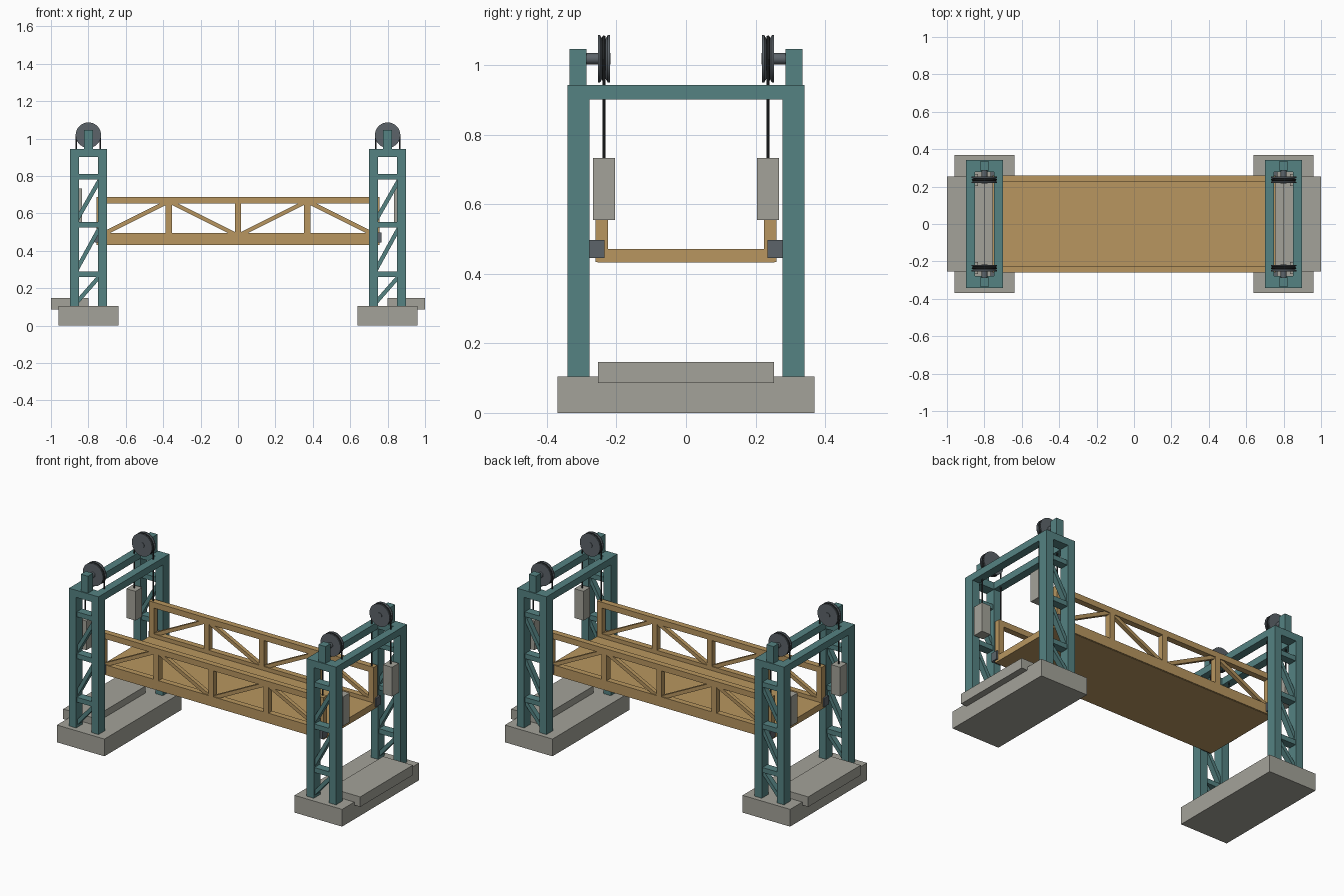
import bpy, bmesh
from math import pi, cos, sin
from mathutils import Vector, Matrix

cube = bpy.data.objects.get("Cube")
if cube:
    bpy.data.objects.remove(cube, do_unlink=True)


def material(name, rgb):
    m = bpy.data.materials.new(name)
    m.use_nodes = True
    m.diffuse_color = (*rgb, 1)
    bsdf = next(n for n in m.node_tree.nodes if n.type == 'BSDF_PRINCIPLED')
    bsdf.inputs["Base Color"].default_value = (*rgb, 1)
    return m


TEAL = material("teal paint", (0.09, 0.225, 0.225))
TAN = material("tan paint", (0.48, 0.305, 0.115))
CONCRETE = material("concrete", (0.37, 0.365, 0.32))
STEEL = material("dark steel", (0.107, 0.127, 0.144))
ROPE = material("black rope", (0.026, 0.03, 0.032))


def finish(name, bm, mat, smooth=False):
    bmesh.ops.recalc_face_normals(bm, faces=bm.faces)
    me = bpy.data.meshes.new(name)
    bm.to_mesh(me)
    bm.free()
    me.materials.append(mat)
    ob = bpy.data.objects.new(name, me)
    bpy.context.collection.objects.link(ob)
    if smooth:
        bpy.ops.object.select_all(action='DESELECT')
        ob.select_set(True)
        bpy.context.view_layer.objects.active = ob
        bpy.ops.object.shade_smooth_by_angle(angle=0.6)
    return ob


def add_box(bm, x, y, z):
    """Box from three (low, high) ranges."""
    lo, hi = Vector((min(x), min(y), min(z))), Vector((max(x), max(y), max(z)))
    mat = Matrix.Translation((lo + hi) / 2) @ Matrix.Diagonal((*(hi - lo), 1))
    bmesh.ops.create_cube(bm, size=1, matrix=mat)


def box(name, mat, x, y, z):
    bm = bmesh.new()
    add_box(bm, x, y, z)
    return finish(name, bm, mat)


def add_brace(bm, a, b, thick, depth):
    """Slanted bar between two points in an xz plane."""
    a, b = Vector(a), Vector(b)
    d = b - a
    turn = d.to_track_quat('X', 'Z').to_matrix().to_4x4()
    mat = Matrix.Translation((a + b) / 2) @ turn @ Matrix.Diagonal((d.length, depth, thick, 1))
    bmesh.ops.create_cube(bm, size=1, matrix=mat)


def lathe_y(name, mat, centre, profile, sides=32):
    """Spin a closed (radius, y) profile about a y axis."""
    bm = bmesh.new()
    rings = []
    for i in range(sides):
        t = 2 * pi * i / sides
        rings.append([bm.verts.new((centre[0] + r * cos(t), centre[1] + y,
                                    centre[2] + r * sin(t))) for r, y in profile])
    n = len(profile)
    for i in range(sides):
        p, q = rings[i], rings[(i + 1) % sides]
        for j in range(n):
            k = (j + 1) % n
            bm.faces.new((p[j], p[k], q[k], q[j]))
    return finish(name, bm, mat, True)


def cylinder(name, mat, a, b, radius, sides=20):
    a, b = Vector(a), Vector(b)
    d = b - a
    bm = bmesh.new()
    bmesh.ops.create_cone(bm, cap_ends=True, segments=sides, radius1=radius, radius2=radius,
                          depth=d.length, matrix=Matrix.Translation((a + b) / 2)
                          @ d.to_track_quat('Z', 'Y').to_matrix().to_4x4())
    return finish(name, bm, mat, True)


TOWER_X, LEG_TOP, AXLE_Z, SHEAVE_Y, ROPE_R = 0.80, 0.943, 1.018, 0.236, 0.064
LEVELS = (0.105, 0.275, 0.54, 0.795)


def leg(name, cx, s):
    """Latticed leg: two columns, rungs, diagonals and a cap."""
    bm = bmesh.new()
    y = (s * 0.278, s * 0.341)
    for e in (-1, 1):
        add_box(bm, (cx + e * 0.051, cx + e * 0.099), y, (0.1, LEG_TOP))
    add_box(bm, (cx - 0.052, cx + 0.052), y, (0.9, LEG_TOP))
    mid = s * 0.31
    for lo, hi in zip(LEVELS, LEVELS[1:]):
        add_box(bm, (cx - 0.055, cx + 0.055), (mid - 0.025, mid + 0.025), (hi - 0.015, hi + 0.015))
        add_brace(bm, (cx - 0.07, mid, lo + 0.01), (cx + 0.07, mid, hi), 0.022, 0.034)
    finish(name, bm, TEAL)


for sx, side in ((-1, "right"), (1, "left")):
    cx = sx * TOWER_X
    # Foundations
    box(side + "_pier", CONCRETE, (cx - 0.16, cx + 0.16), (-0.37, 0.37), (0, 0.105))
    box(side + "_approach_slab", CONCRETE, (cx, sx * 1.0), (-0.253, 0.253), (0.086, 0.147))
    # Portal beams
    for e, part in ((-1, "a"), (1, "b")):
        box(f"{side}_portal_beam_{part}", TEAL, (cx + e * 0.051, cx + e * 0.099),
            (-0.28, 0.28), (0.901, LEG_TOP))
    for sy, end in ((-1, "front"), (1, "back")):
        tag = f"{side}_{end}_"
        y = sy * SHEAVE_Y
        leg(tag + "leg", cx, sy)
        # Sheave with its bearing post and axle
        box(tag + "bearing_post", TEAL, (cx - 0.024, cx + 0.024), (sy * 0.286, sy * 0.335),
            (LEG_TOP - 0.005, 1.046))
        cylinder(tag + "axle", STEEL, (cx, sy * 0.29, AXLE_Z), (cx, sy * 0.217, AXLE_Z), 0.016)
        lathe_y(tag + "sheave", STEEL, (cx, y, AXLE_Z),
                [(0.01, -0.017), (0.068, -0.017), (0.068, -0.011), (0.056, -0.004),
                 (0.056, 0.004), (0.068, 0.011), (0.068, 0.017), (0.01, 0.017)], 40)
        ring = [(ROPE_R - 0.002 + 0.005 * cos(k * pi / 4), 0.005 * sin(k * pi / 4)) for k in range(8)]
        lathe_y(tag + "rope_wrap", ROPE, (cx, y, AXLE_Z), ring, 40)
        # Ropes, counterweight and guide shoe
        outer, inner = cx + sx * ROPE_R, cx - sx * ROPE_R
        cylinder(tag + "weight_rope", ROPE, (outer, y, AXLE_Z), (outer, y, 0.72), 0.004, 10)
        cylinder(tag + "span_rope", ROPE, (inner, y, AXLE_Z), (inner, y, 0.68), 0.004, 10)
        box(tag + "counterweight", CONCRETE, (outer - 0.031, outer + 0.031),
            (y - 0.032, y + 0.032), (0.555, 0.733))
        box(tag + "guide_shoe", STEEL, (inner - 0.03, inner + 0.03),
            (sy * 0.234, sy * 0.279), (0.445, 0.497))

# Lifting span
HALF, PANEL = 0.757, 0.37
box("span_deck", TAN, (-HALF, HALF), (-0.255, 0.255), (0.432, 0.471))
for sy, end in ((-1, "front"), (1, "back")):
    bm = bmesh.new()
    y = (sy * 0.224, sy * 0.26)
    mid = sy * 0.242
    add_box(bm, (-HALF, HALF), y, (0.434, 0.495))
    add_box(bm, (-HALF, HALF), y, (0.653, 0.688))
    for i in range(-2, 3):
        x = i * PANEL
        add_box(bm, (x - 0.017, x + 0.017), y, (0.48, 0.67))
    for sx in (-1, 1):
        for foot in (0, 2):
            add_brace(bm, (sx * foot * PANEL, mid, 0.48), (sx * PANEL, mid, 0.665), 0.022, 0.024)
    finish(end + "_truss", bm, TAN)
